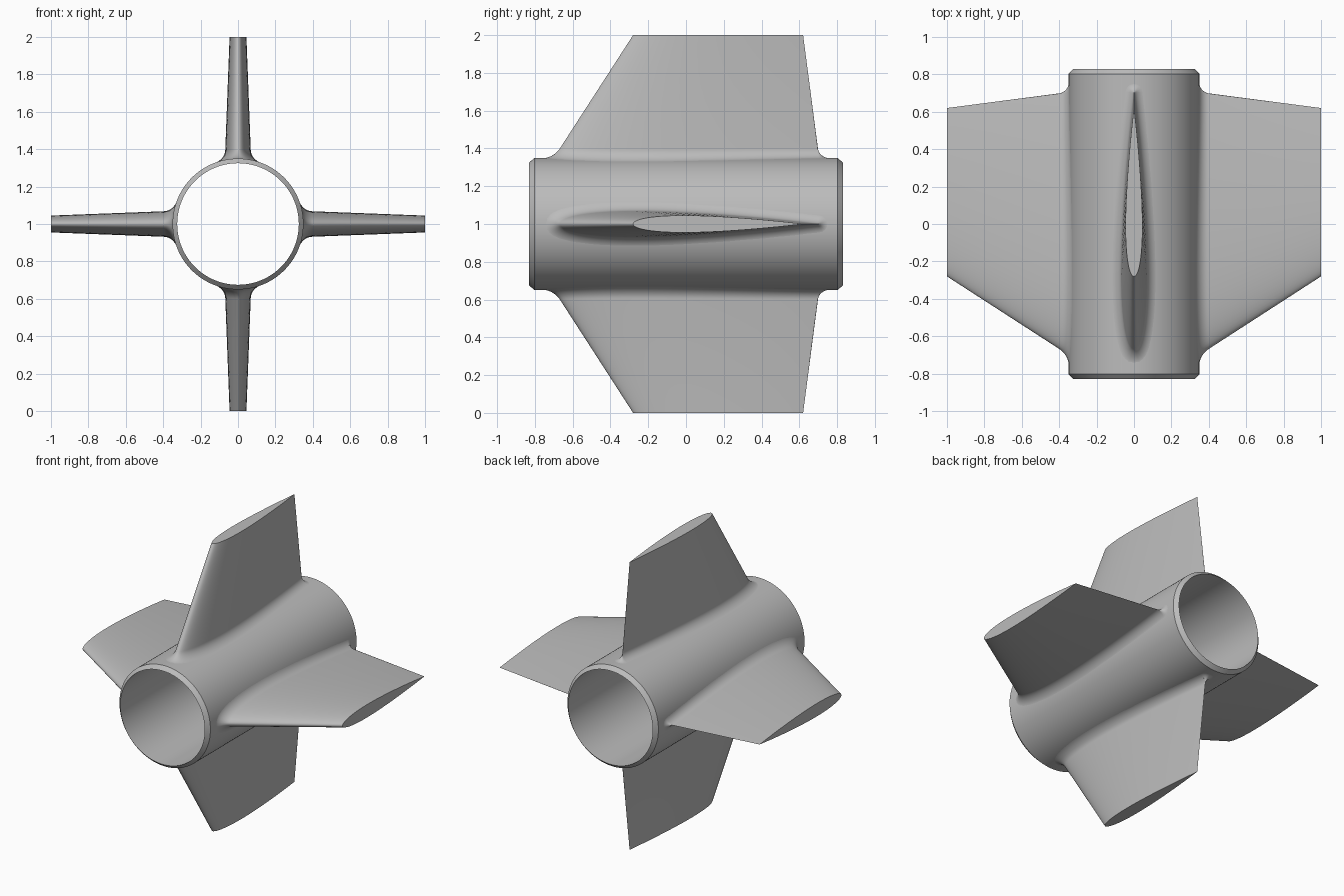
import bpy, bmesh, math
from mathutils import Matrix, Vector

if "Cube" in bpy.data.objects:
    bpy.data.objects.remove(bpy.data.objects["Cube"])

RADIUS, BORE, HALF, CHAMFER = 0.35, 0.325, 0.83, 0.027
FILLET, TIP, CENTRE = 0.05, 1.0, 1.0

grey = bpy.data.materials.new("plain grey")
grey.use_nodes = True
grey.diffuse_color = (0.5, 0.5, 0.5, 1)
grey.node_tree.nodes["Principled BSDF"].inputs["Base Color"].default_value = grey.diffuse_color


def finish(bm, name):
    """Turn a bmesh into a smooth-shaded grey object."""
    mesh = bpy.data.meshes.new(name)
    bm.to_mesh(mesh)
    bm.free()
    mesh.materials.append(grey)
    obj = bpy.data.objects.new(name, mesh)
    bpy.context.collection.objects.link(obj)
    bpy.ops.object.select_all(action='DESELECT')
    obj.select_set(True)
    bpy.context.view_layer.objects.active = obj
    bpy.ops.object.shade_smooth_by_angle(angle=math.radians(30))
    return obj


def bridge(bm, lower, upper):
    n = len(lower)
    for i in range(n):
        j = (i + 1) % n
        bm.faces.new((lower[i], lower[j], upper[j], upper[i]))


# Open tube with chamfered rims, lathed about the y axis
bm = bmesh.new()
profile = [(BORE, -HALF), (RADIUS, CHAMFER - HALF), (RADIUS, HALF - CHAMFER), (BORE, HALF)]
segments = 128
rings = []
for r, y in profile:
    angles = [2 * math.pi * k / segments for k in range(segments)]
    rings.append([bm.verts.new((r * math.sin(a), y, CENTRE + r * math.cos(a))) for a in angles])
for k in range(len(rings)):
    bridge(bm, rings[k], rings[(k + 1) % len(rings)])
bmesh.ops.recalc_face_normals(bm, faces=bm.faces)
finish(bm, "body_tube")


# Symmetric aerofoil of unit chord: x is thickness, y runs nose to tail
def half_thickness(t):
    return 0.5 * (0.2969 * math.sqrt(t) - 0.126 * t - 0.3516 * t**2
                  + 0.2843 * t**3 - 0.1036 * t**4)


STEPS = 40
outline = []
for k in range(-STEPS, STEPS + 1):
    t = 0.5 * (1 - math.cos(math.pi * k / STEPS))
    outline.append(Vector((math.copysign(half_thickness(t), k), t)))

# Outward normals, with a fan of directions round the sharp tail
section = []
for k in range(1, len(outline) - 1):
    along = outline[k + 1] - outline[k - 1]
    section.append((outline[k], Vector((along.y, -along.x)).normalized()))
for k in range(9):
    a = math.pi * k / 8
    section.append((Vector((0, 1)), Vector((math.cos(a), math.sin(a)))))


def chord_ends(r):
    s = (TIP - r) / (TIP - RADIUS)
    return -0.28 - 0.42 * s, 0.62 + 0.085 * s


def fin_ring(bm, height, offset, flat=False):
    """Section at a height above the tube skin, swollen by the fillet offset."""
    nose, tail = chord_ends(TIP if flat else RADIUS + height)
    ring = []
    for p, normal in section:
        x = p.x * (tail - nose) + normal.x * offset
        y = nose + p.y * (tail - nose) + normal.y * offset
        z = TIP if flat else math.sqrt(RADIUS**2 - x * x) + height
        ring.append(bm.verts.new((x, y, z)))
    return ring


# Fin with a filleted root and a flat tip
bm = bmesh.new()
rings = []
for k in range(11):
    a = math.pi / 2 * k / 10
    rings.append(fin_ring(bm, FILLET * (1 - math.cos(a)) - 0.0005, FILLET * (1 - math.sin(a))))
rings.append(fin_ring(bm, 0, 0, flat=True))
for lower, upper in zip(rings, rings[1:]):
    bridge(bm, lower, upper)
bm.faces.new(rings[-1])
bmesh.ops.remove_doubles(bm, verts=bm.verts, dist=0.00002)
bmesh.ops.recalc_face_normals(bm, faces=bm.faces)
top_fin = finish(bm, "top_fin")
top_fin.location.z = CENTRE

# The other three fins, a quarter turn apart
for k, name in enumerate(("left_fin", "bottom_fin", "right_fin"), 1):
    fin = bpy.data.objects.new(name, top_fin.data)
    bpy.context.collection.objects.link(fin)
    fin.matrix_world = Matrix.Translation((0, 0, CENTRE)) @ Matrix.Rotation(k * math.pi / 2, 4, 'Y')
